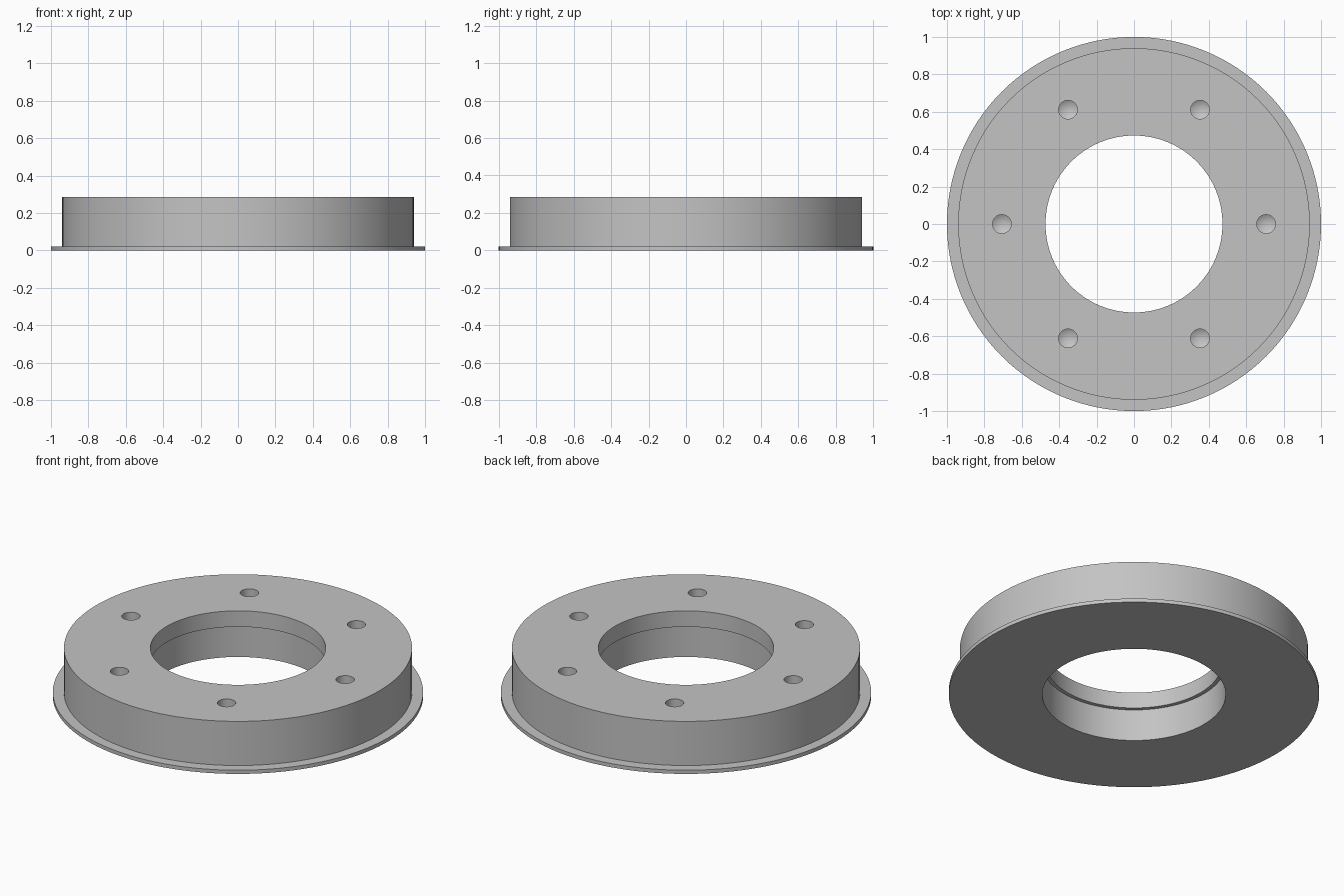
import bpy, bmesh, math

cube = bpy.data.objects.get("Cube")
if cube:
    bpy.data.objects.remove(cube, do_unlink=True)

# Material
grey = bpy.data.materials.new("plain_grey")
grey.use_nodes = True
colour = (0.55, 0.55, 0.55, 1)
grey.diffuse_color = colour
grey.node_tree.nodes["Principled BSDF"].inputs["Base Color"].default_value = colour


def lathe(name, profile, segments, closed, centre=(0, 0)):
    """Revolve (radius, height) points around a vertical axis."""
    bm = bmesh.new()
    rings = []
    for i in range(segments):
        a = math.tau * i / segments
        rings.append([bm.verts.new((centre[0] + r * math.cos(a),
                                    centre[1] + r * math.sin(a), z))
                      for r, z in profile])
    n = len(profile)
    for i in range(segments):
        a, b = rings[i], rings[(i + 1) % segments]
        for j in range(n if closed else n - 1):
            k = (j + 1) % n
            bm.faces.new((a[j], b[j], b[k], a[k]))
    bmesh.ops.remove_doubles(bm, verts=bm.verts[:], dist=1e-5)
    bmesh.ops.recalc_face_normals(bm, faces=bm.faces[:])
    mesh = bpy.data.meshes.new(name)
    bm.to_mesh(mesh)
    bm.free()
    mesh.materials.append(grey)
    obj = bpy.data.objects.new(name, mesh)
    bpy.context.collection.objects.link(obj)
    return obj


# Flanged ring with a stepped bore
FLANGE_R, BODY_R, BORE_R, COUNTERBORE_R = 1.0, 0.94, 0.473, 0.495
FLANGE_Z, LEDGE_Z, TOP_Z = 0.022, 0.19, 0.285
ring = lathe("flanged_ring", [
    (COUNTERBORE_R, 0), (FLANGE_R, 0), (FLANGE_R, FLANGE_Z),
    (BODY_R, FLANGE_Z), (BODY_R, TOP_Z), (BORE_R, TOP_Z),
    (BORE_R, LEDGE_Z), (COUNTERBORE_R, LEDGE_Z)], 128, True)

bpy.ops.object.select_all(action='DESELECT')
bpy.context.view_layer.objects.active = ring
ring.select_set(True)

# Six blind drilled holes with conical bottoms
HOLE_R, PITCH_R = 0.05, 0.706
for i in range(6):
    a = math.tau * i / 6
    drill = lathe("drill_cutter",
                  [(0, TOP_Z + 0.05), (HOLE_R, TOP_Z + 0.05),
                   (HOLE_R, 0.12), (0, 0.09)], 32, False,
                  (PITCH_R * math.cos(a), PITCH_R * math.sin(a)))
    drill.hide_render = True
    cut = ring.modifiers.new("drilled_hole", 'BOOLEAN')
    cut.operation = 'DIFFERENCE'
    cut.solver = 'EXACT'
    cut.object = drill
    bpy.ops.object.modifier_apply(modifier=cut.name)
    bpy.data.objects.remove(drill, do_unlink=True)

bpy.ops.object.shade_smooth_by_angle(angle=math.radians(25))
